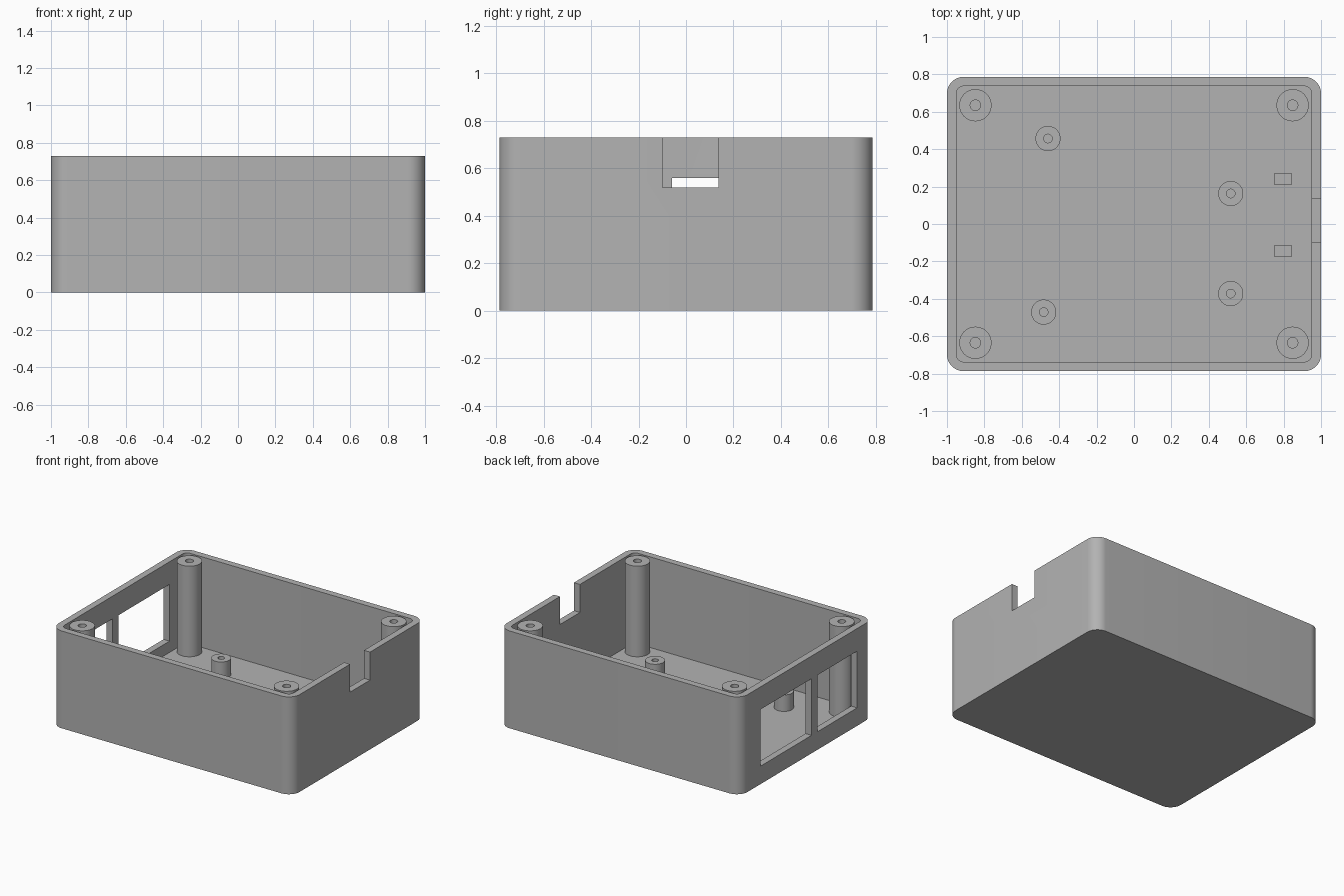
import bpy, bmesh
from math import pi, sin, cos, radians

cube = bpy.data.objects.get("Cube")
if cube:
    bpy.data.objects.remove(cube, do_unlink=True)

HEIGHT, WALL, FLOOR = 0.73, 0.05, 0.05
HALF_X, HALF_Y = 1.0, 0.787

grey = bpy.data.materials.new("plain grey plastic")
grey.use_nodes = True
colour = (0.45, 0.45, 0.45, 1)
grey.diffuse_color = colour
grey.node_tree.nodes["Principled BSDF"].inputs["Base Color"].default_value = colour


def make_object(name, bm):
    bmesh.ops.recalc_face_normals(bm, faces=bm.faces)
    mesh = bpy.data.meshes.new(name)
    bm.to_mesh(mesh)
    bm.free()
    mesh.materials.append(grey)
    obj = bpy.data.objects.new(name, mesh)
    bpy.context.collection.objects.link(obj)
    return obj


def rounded_block(name, hx, hy, radius, z0, z1, steps=12):
    """Rounded rectangle extruded upwards."""
    bm = bmesh.new()
    ring = []
    for i, (sx, sy) in enumerate([(1, 1), (-1, 1), (-1, -1), (1, -1)]):
        for k in range(steps + 1):
            a = (i + k / steps) * pi / 2
            ring.append(bm.verts.new((sx * (hx - radius) + radius * cos(a),
                                      sy * (hy - radius) + radius * sin(a), z0)))
    face = bm.faces.new(ring)
    top = bmesh.ops.extrude_face_region(bm, geom=[face])["geom"]
    verts = [v for v in top if isinstance(v, bmesh.types.BMVert)]
    bmesh.ops.translate(bm, verts=verts, vec=(0, 0, z1 - z0))
    return make_object(name, bm)


def box(name, xs, ys, zs):
    bm = bmesh.new()
    bmesh.ops.create_cube(bm, size=1)
    for v in bm.verts:
        for i, (lo, hi) in enumerate((xs, ys, zs)):
            v.co[i] = lo if v.co[i] < 0 else hi
    return make_object(name, bm)


def tube(name, x, y, radius, hole, top):
    """Screw post with a blind hole that ends at the floor."""
    bm = bmesh.new()
    base = FLOOR - 0.01
    profile = [(radius, base), (radius, top), (hole, top), (hole, base)]
    verts = [bm.verts.new((r, 0, z)) for r, z in profile]
    edges = [bm.edges.new(pair) for pair in zip(verts, verts[1:])]
    bmesh.ops.spin(bm, geom=verts + edges, cent=(0, 0, 0), axis=(0, 0, 1),
                   angle=2 * pi, steps=48, use_merge=True)
    bmesh.ops.remove_doubles(bm, verts=bm.verts, dist=0.0001)
    bmesh.ops.translate(bm, verts=bm.verts, vec=(x, y, 0))
    obj = make_object(name, bm)
    smooth(obj)
    return obj


def select(obj):
    bpy.ops.object.select_all(action="DESELECT")
    obj.select_set(True)
    bpy.context.view_layer.objects.active = obj


def smooth(obj):
    select(obj)
    bpy.ops.object.shade_smooth_by_angle(angle=radians(30))


def cut(target, cutter):
    mod = target.modifiers.new("cut", "BOOLEAN")
    mod.operation = "DIFFERENCE"
    mod.solver = "EXACT"
    mod.object = cutter
    select(target)
    bpy.ops.object.modifier_apply(modifier=mod.name)
    bpy.data.objects.remove(cutter, do_unlink=True)


# Open case with a cavity, two port windows and a cable notch
case = rounded_block("case_shell", HALF_X, HALF_Y, 0.09, 0, HEIGHT)
cut(case, rounded_block("cavity_cutter", HALF_X - WALL, HALF_Y - WALL, 0.04,
                        FLOOR, HEIGHT + 0.1))
for y0, y1 in [(-0.06, 0.545), (-0.60, -0.13)]:
    cut(case, box("window_cutter", (-1.1, -0.9), (y0, y1), (0.135, 0.56)))
cut(case, box("notch_cutter", (0.9, 1.1), (-0.10, 0.137), (0.52, HEIGHT + 0.1)))
smooth(case)

# Tall lid posts in the corners
for x, side in [(-0.848, "right"), (0.848, "left")]:
    for y, end in [(-0.635, "front"), (0.635, "back")]:
        tube(f"lid_post_{end}_{side}", x, y, 0.086, 0.028, HEIGHT)

# Short standoffs for the circuit board
for i, (x, y) in enumerate([(-0.46, 0.457), (0.517, 0.163),
                            (0.517, -0.372), (-0.483, -0.471)]):
    tube(f"board_standoff_{i + 1}", x, y, 0.067, 0.023, 0.174)

# Small blocks on the floor beside the notch
for y, end in [(-0.144, "front"), (0.24, "back")]:
    box(f"floor_block_{end}", (0.748, 0.845), (y - 0.03, y + 0.03),
        (FLOOR - 0.01, 0.17))
